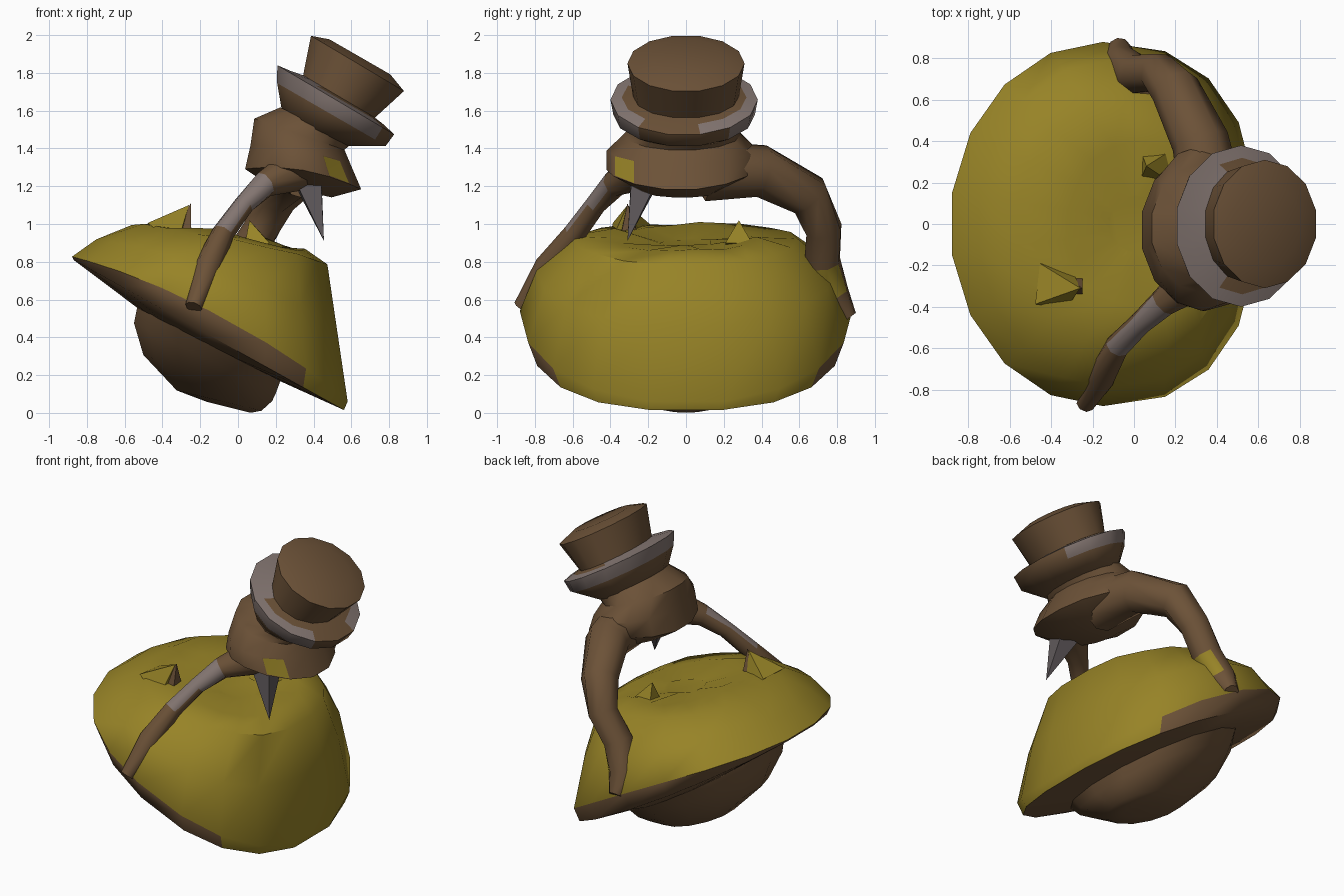
import bpy, bmesh, math, random
from mathutils import Vector

random.seed(4)
if "Cube" in bpy.data.objects:
    bpy.data.objects.remove(bpy.data.objects["Cube"])


def material(name, rgb):
    m = bpy.data.materials.new(name)
    m.use_nodes = True
    m.diffuse_color = (*rgb, 1)
    m.node_tree.nodes["Principled BSDF"].inputs["Base Color"].default_value = (*rgb, 1)
    return m


MATS = [material("earth brown", (0.15, 0.084, 0.039)),
        material("mustard yellow", (0.31, 0.228, 0.02)),
        material("pale grey", (0.235, 0.185, 0.17)),
        material("slate grey", (0.115, 0.1, 0.105))]
BROWN, YELLOW, PALE, SLATE = range(4)


def ring(xl, zl, xr, zr, ry, cy=0.0, lift=0.0, square=1.0, sides=14, noise=0.0):
    """Tilted oval from (xl, zl) to (xr, zr); square below 1 boxes out its high-x half."""
    pts = []
    for i in range(sides):
        t = math.tau * (i + 0.5) / sides
        c, s = math.cos(t), math.sin(t)
        if c > 0:
            c, s = (math.copysign(abs(v) ** square, v) for v in (c, s))
        pts.append(Vector(((xl + xr) / 2 + c * (xr - xl) / 2,
                           cy + ry * s,
                           (zl + zr) / 2 + c * (zr - zl) / 2 + lift * s * s
                           + random.uniform(-noise, noise))))
    return pts


def loft(name, rings, rule, angle=40, spots=()):
    """Skin the rings; rule(band, centre) gives each face its colour."""
    bm = bmesh.new()
    rows = [[bm.verts.new(p) for p in r] for r in rings]
    n = len(rows[0])
    for band, (a, b) in enumerate(zip(rows, rows[1:])):
        for i in range(n):
            j = (i + 1) % n
            f = bm.faces.new((a[i], a[j], b[j], b[i]))
            f.material_index = rule(band, f.calc_center_median())
    for row, band in ((rows[0], 0), (rows[-1], len(rows) - 2)):
        f = bm.faces.new(row)
        f.material_index = rule(band, f.calc_center_median())
    bmesh.ops.recalc_face_normals(bm, faces=bm.faces)
    # Small coloured patches inset in the face nearest each spot
    for spot, inset, colour in spots:
        f = min(bm.faces, key=lambda q: (q.calc_center_median() - Vector(spot)).length)
        bmesh.ops.inset_individual(bm, faces=[f], thickness=inset)
        f.material_index = colour
    return finish(name, bm, angle)


def finish(name, bm, angle):
    me = bpy.data.meshes.new(name)
    bm.to_mesh(me)
    bm.free()
    for m in MATS:
        me.materials.append(m)
    ob = bpy.data.objects.new(name, me)
    bpy.context.collection.objects.link(ob)
    bpy.ops.object.select_all(action="DESELECT")
    ob.select_set(True)
    bpy.context.view_layer.objects.active = ob
    bpy.ops.object.shade_smooth_by_angle(angle=math.radians(angle))
    return ob


def limb(name, path, rule, sides=8):
    """Tapered tube along (x, y, z, radius) points."""
    pts = [Vector(p[:3]) for p in path]
    rings = []
    for i, p in enumerate(pts):
        d = (pts[min(i + 1, len(pts) - 1)] - pts[max(i - 1, 0)]).normalized()
        u = d.cross(Vector((1, 0.2, 0.1))).normalized()
        v = d.cross(u)
        rings.append([p + path[i][3] * (u * math.cos(a) + v * math.sin(a))
                      for a in (math.tau * k / sides for k in range(sides))])
    return loft(name, rings, rule, 60)


def spike(name, base, tip, radius, colour, sides=4):
    base, tip = Vector(base), Vector(tip)
    u = (tip - base).orthogonal().normalized()
    v = (tip - base).normalized().cross(u)
    bm = bmesh.new()
    vs = [bm.verts.new(base + radius * (u * math.cos(a) + v * math.sin(a)))
          for a in (math.tau * k / sides for k in range(sides))]
    apex = bm.verts.new(tip)
    bm.faces.new(vs)
    for i in range(sides):
        bm.faces.new((vs[i], vs[(i + 1) % sides], apex))
    bmesh.ops.recalc_face_normals(bm, faces=bm.faces)
    for f in bm.faces:
        f.material_index = colour
    return finish(name, bm, 20)


# Wide tilted mound with a brown underside and lip, the lip turning yellow at the low end
def mound_colour(band, c):
    return BROWN if band == 0 or (band == 1 and c.x < 0.4) else YELLOW


loft("mound", [
    ring(-0.54, 0.56, 0.24, 0.16, 0.66, sides=18),
    ring(-0.88, 0.815, 0.57, 0.01, 0.83, lift=0.0, square=0.84, sides=18),
    ring(-0.89, 0.83, 0.59, 0.05, 0.88, lift=0.1, square=0.84, sides=18),
    ring(-0.76, 0.92, 0.53, 0.45, 0.79, lift=0.07, square=0.84, sides=18),
    ring(-0.57, 1.0, 0.48, 0.79, 0.59, lift=0.02, square=0.84, sides=18, noise=0.01),
    ring(-0.32, 1.0, 0.36, 0.87, 0.4, sides=18, noise=0.02),
    ring(-0.12, 0.92, 0.14, 0.88, 0.14, sides=18, noise=0.01),
], mound_colour, 50)

# Shallow bowl below the mound, drawn in steadily toward its base
loft("bowl", [
    ring(-0.54, 0.58, 0.24, 0.18, 0.68),
    ring(-0.56, 0.48, 0.21, 0.1, 0.59),
    ring(-0.51, 0.31, 0.19, 0.06, 0.45),
    ring(-0.33, 0.12, 0.13, 0.01, 0.27),
    ring(-0.17, 0.06, 0.07, 0.0, 0.12),
], lambda band, c: BROWN, 60)

# Leaning head, flaring to a collar and drawn in under the hat
loft("head", [
    ring(0.14, 1.22, 0.5, 1.14, 0.22, -0.02),
    ring(0.03, 1.29, 0.66, 1.18, 0.39, -0.03, lift=0.05),
    ring(0.06, 1.42, 0.6, 1.32, 0.4, -0.02, lift=0.02),
    ring(0.08, 1.56, 0.57, 1.39, 0.31, -0.02),
    ring(0.22, 1.62, 0.6, 1.42, 0.28, -0.01),
], lambda band, c: BROWN, 45, [((0.54, -0.3, 1.32), 0.008, YELLOW)])


# Brimmed hat, flaring toward its crown; the brim edge is pale with a bare gap
def hat_colour(band, c):
    if band == 1:
        return PALE if c.x < 0.72 else BROWN
    if band == 2:
        return BROWN if c.x > 0.65 and -0.25 < c.y < 0 else PALE
    return PALE if band == 3 and c.x < 0.45 else BROWN


loft("hat", [
    ring(0.23, 1.59, 0.59, 1.41, 0.28, -0.01),
    ring(0.2, 1.75, 0.79, 1.41, 0.375, -0.01),
    ring(0.2, 1.845, 0.835, 1.47, 0.39, -0.01),
    ring(0.27, 1.815, 0.775, 1.525, 0.33, -0.01),
    ring(0.34, 1.79, 0.73, 1.56, 0.28),
    ring(0.38, 2.0, 0.885, 1.7, 0.31),
    ring(0.48, 1.98, 0.81, 1.79, 0.2),
], hat_colour, 75)

# Thin right arm reaching to the lip, pale along the top of the forearm
limb("right_arm", [
    (0.32, -0.24, 1.29, 0.12), (0.14, -0.38, 1.21, 0.07), (0.03, -0.48, 1.1, 0.055),
    (-0.08, -0.59, 0.95, 0.06), (-0.16, -0.73, 0.77, 0.075), (-0.235, -0.87, 0.56, 0.045),
], lambda band, c: PALE if band in (1, 2) and c.z > 1.12 + 1.2 * (c.y + 0.48) else BROWN)

# Thicker bent left arm, yellow on the inner side of the wrist
limb("left_arm", [
    (0.38, 0.1, 1.28, 0.16), (0.32, 0.4, 1.28, 0.14), (0.2, 0.65, 1.15, 0.12),
    (0.12, 0.73, 0.97, 0.1), (0.01, 0.72, 0.8, 0.1), (-0.07, 0.77, 0.62, 0.1),
    (-0.07, 0.86, 0.5, 0.05),
], lambda band, c: YELLOW if band > 3 and c.x > 0.0 else BROWN)

# Pointed tooth under the head and small peaks on the mound
spike("tooth", (0.38, -0.23, 1.2), (0.455, -0.31, 0.91), 0.09, SLATE)
spike("mound_ridge", (-0.39, -0.3, 0.94), (-0.26, -0.31, 1.1), 0.14, YELLOW)
spike("mound_peak", (-0.29, -0.3, 0.96), (-0.25, -0.31, 1.11), 0.06, BROWN)
spike("back_peak", (0.1, 0.28, 0.88), (0.06, 0.28, 1.02), 0.1, YELLOW)
